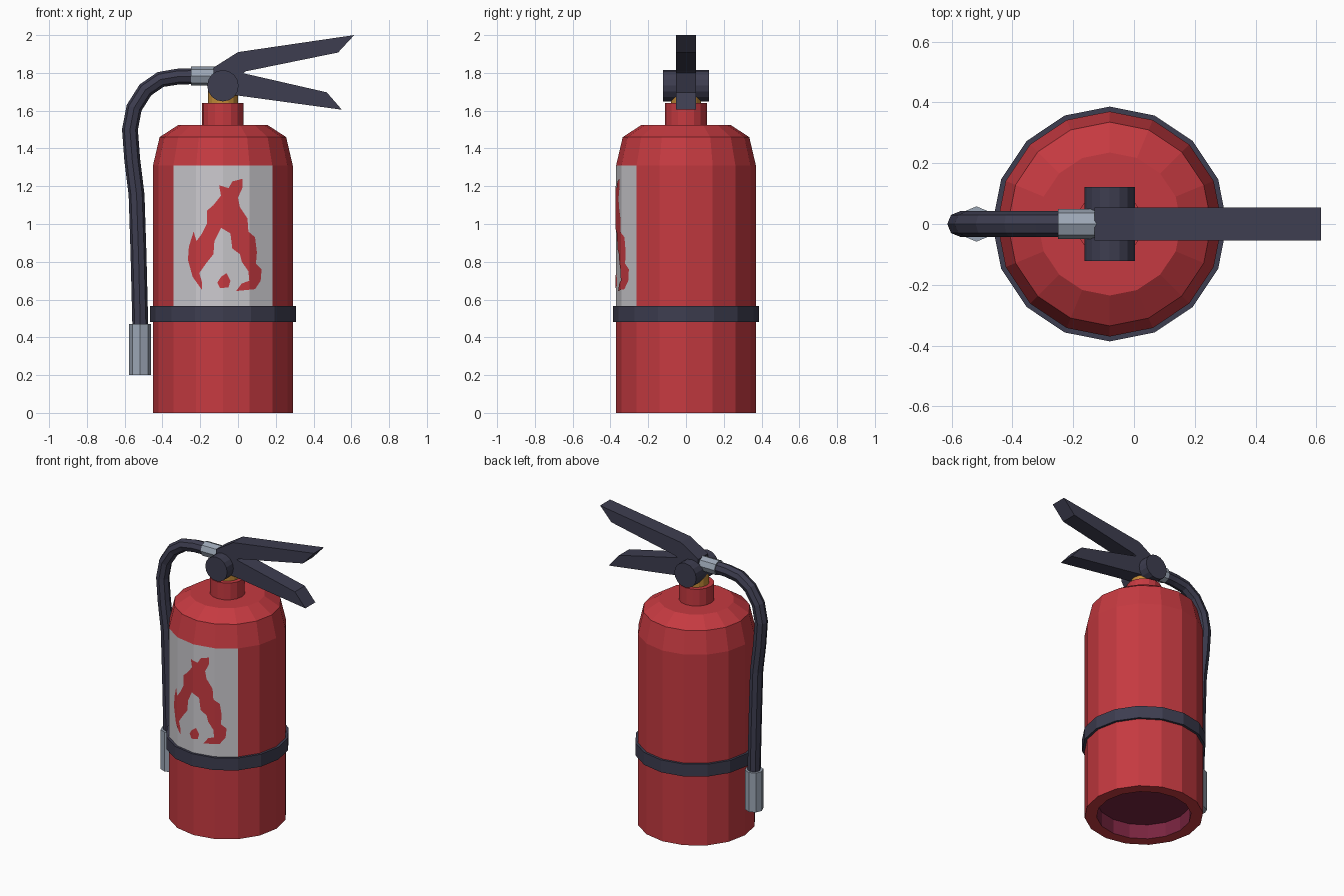
import bpy, bmesh, math
from mathutils import Vector

if "Cube" in bpy.data.objects:
    bpy.data.objects.remove(bpy.data.objects["Cube"])

CX, R = -0.08, 0.37          # tank axis and radius


def mat(name, r, g, b):
    m = bpy.data.materials.new(name)
    m.diffuse_color = (r, g, b, 1)
    m.use_nodes = True
    m.node_tree.nodes["Principled BSDF"].inputs["Base Color"].default_value = m.diffuse_color
    return m


RED = mat("red_paint", 0.56, 0.042, 0.052)
DARK = mat("dark_rubber", 0.047, 0.047, 0.08)
SILVER = mat("silver_metal", 0.33, 0.38, 0.46)
BRASS = mat("brass", 0.55, 0.26, 0.04)
WHITE = mat("label_white", 0.60, 0.59, 0.62)
INNER = mat("base_recess_maroon", 0.19, 0.018, 0.05)


def finish(name, bm, *mats, fix=True):
    if fix:
        bmesh.ops.recalc_face_normals(bm, faces=bm.faces)
    me = bpy.data.meshes.new(name)
    bm.to_mesh(me)
    bm.free()
    for m in mats:
        me.materials.append(m)
    ob = bpy.data.objects.new(name, me)
    bpy.context.collection.objects.link(ob)
    return ob


def skin(rings, cap=True, loop=False):
    """Join rings of points into a tube."""
    bm = bmesh.new()
    vs = [[bm.verts.new(p) for p in ring] for ring in rings]
    n = len(vs[0])
    pairs = list(zip(vs, vs[1:])) + ([(vs[-1], vs[0])] if loop else [])
    for a, b in pairs:
        for i in range(n):
            j = (i + 1) % n
            bm.faces.new((a[i], a[j], b[j], b[i]))
    if cap and not loop:
        bm.faces.new(vs[0][::-1])
        bm.faces.new(vs[-1])
    return bm


def lathe(profile, n=16, cx=CX, **kw):
    angs = [2 * math.pi * i / n for i in range(n)]
    return skin([[(cx + r * math.cos(a), r * math.sin(a), z) for a in angs]
                 for r, z in profile], **kw)


def sweep(path, r, n=8):
    """Round tube along a path in the xz plane."""
    pts = [Vector((x, 0, z)) for x, z in path]
    rings = []
    for i, p in enumerate(pts):
        t = (pts[min(i + 1, len(pts) - 1)] - pts[max(i - 1, 0)]).normalized()
        side = Vector((-t.z, 0, t.x))
        rings.append([p + r * (side * math.cos(2 * math.pi * k / n)
                     + Vector((0, math.sin(2 * math.pi * k / n), 0)))
                     for k in range(n)])
    return skin(rings)


def prism(outline, w):
    return skin([[(x, y, z) for x, z in outline] for y in (-w, w)])


# Tank with recessed base and white label on the four front facets
bm = lathe([(0.295, 0.10), (0.295, 0), (R, 0), (R, 0.52), (R, 1.31),
            (0.335, 1.46), (0.235, 1.525), (0.11, 1.525), (0.11, 1.64)])
for f in bm.faces:
    c = f.calc_center_median()
    rad = math.hypot(c.x - CX, c.y)
    if c.z <= 0.101 and rad < 0.30:
        f.material_index = 2
    elif 0.52 < c.z < 1.31 and rad > 0.3 and -c.y > abs(c.x - CX):
        f.material_index = 1
finish("tank", bm, RED, WHITE, INNER)

# Strap around the tank
finish("strap", lathe([(0.36, 0.48), (0.386, 0.48), (0.386, 0.565),
                       (0.36, 0.565)], loop=True), DARK)

# Flame picture: thin sheets cut at the facet seams and laid on the label
SEAMS = [R * math.sin(math.radians(a)) for a in (-22.5, 0, 22.5)]


def facet_y(dx):
    s = [R * math.sin(math.radians(a)) for a in (0, 22.5, 45)]
    c = [R * math.cos(math.radians(a)) for a in (0, 22.5, 45)]
    k = 0 if abs(dx) < s[1] else 1
    t = (abs(dx) - s[k]) / (s[k + 1] - s[k])
    return -(c[k] + t * (c[k + 1] - c[k]))


def sheet(name, outline):
    bm = bmesh.new()
    f = bm.faces.new([bm.verts.new((x, 0, z)) for x, z in outline])
    bm.normal_update()
    if f.normal.y > 0:
        f.normal_flip()
    bmesh.ops.triangulate(bm, faces=bm.faces[:])
    for s in SEAMS:
        bmesh.ops.bisect_plane(bm, geom=bm.verts[:] + bm.edges[:] + bm.faces[:],
                               plane_co=(CX + s, 0, 0), plane_no=(1, 0, 0))
    for v in bm.verts:
        v.co.y = facet_y(v.co.x - CX) - 0.003
    finish(name, bm, RED, fix=False)


sheet("flame", [
    (-.19, .65), (-.24, .72), (-.265, .81), (-.26, .88), (-.235, .96),
    (-.22, .91), (-.19, .95), (-.165, 1.0), (-.165, 1.07), (-.13, 1.10),
    (-.09, 1.15), (-.10, 1.205), (-.05, 1.19), (-.03, 1.225), (.025, 1.24),
    (.025, 1.195), (0, 1.14), (.01, 1.09), (.05, 1.03), (.055, .96),
    (.09, .93), (.10, .85), (.095, .79), (.125, .76), (.12, .70),
    (.09, .655), (-.01, .645), (.02, .685), (.06, .70), (.055, .75),
    (.02, .80), (.01, .84), (-.03, .87), (-.04, .95), (-.09, .98),
    (-.125, .91), (-.13, .84), (-.17, .79), (-.205, .74), (-.19, .69)])
sheet("flame_core", [(-.095, .66), (-.11, .69), (-.09, .72), (-.06, .74),
                     (-.04, .70), (-.05, .665)])

# Valve collar and pivot drum
finish("collar", lathe([(0.08, 1.60), (0.08, 1.72)]), BRASS)
finish("pivot_drum", skin([[(CX + 0.083 * math.cos(math.tau * i / 16), y,
                             1.732 + 0.083 * math.sin(math.tau * i / 16))
                            for i in range(16)] for y in (-0.122, 0.122)]), DARK)

# Squeeze lever and carrying handle
finish("upper_lever", prism([(-.13, 1.74), (-.13, 1.828), (0, 1.91), (.615, 2.0),
                             (.53, 1.908), (.04, 1.808), (-.04, 1.74)], 0.054), DARK)
finish("lower_handle", prism([(-.08, 1.80), (.02, 1.80), (.47, 1.697), (.55, 1.605),
                              (0, 1.68), (-.08, 1.68)], 0.054), DARK)

# Hose with its metal ends
finish("hose", sweep([(-.22, 1.783), (-.32, 1.78), (-.41, 1.765), (-.49, 1.71),
                      (-.55, 1.615), (-.572, 1.5), (-.56, 1.34), (-.537, 1.155),
                      (-.527, .85), (-.517, .45)], 0.042), DARK)
finish("hose_connector", sweep([(-.25, 1.783), (-.12, 1.783)], 0.05), SILVER)
finish("nozzle", lathe([(0.058, 0.20), (0.058, 0.47)], n=8, cx=-0.518), SILVER)
